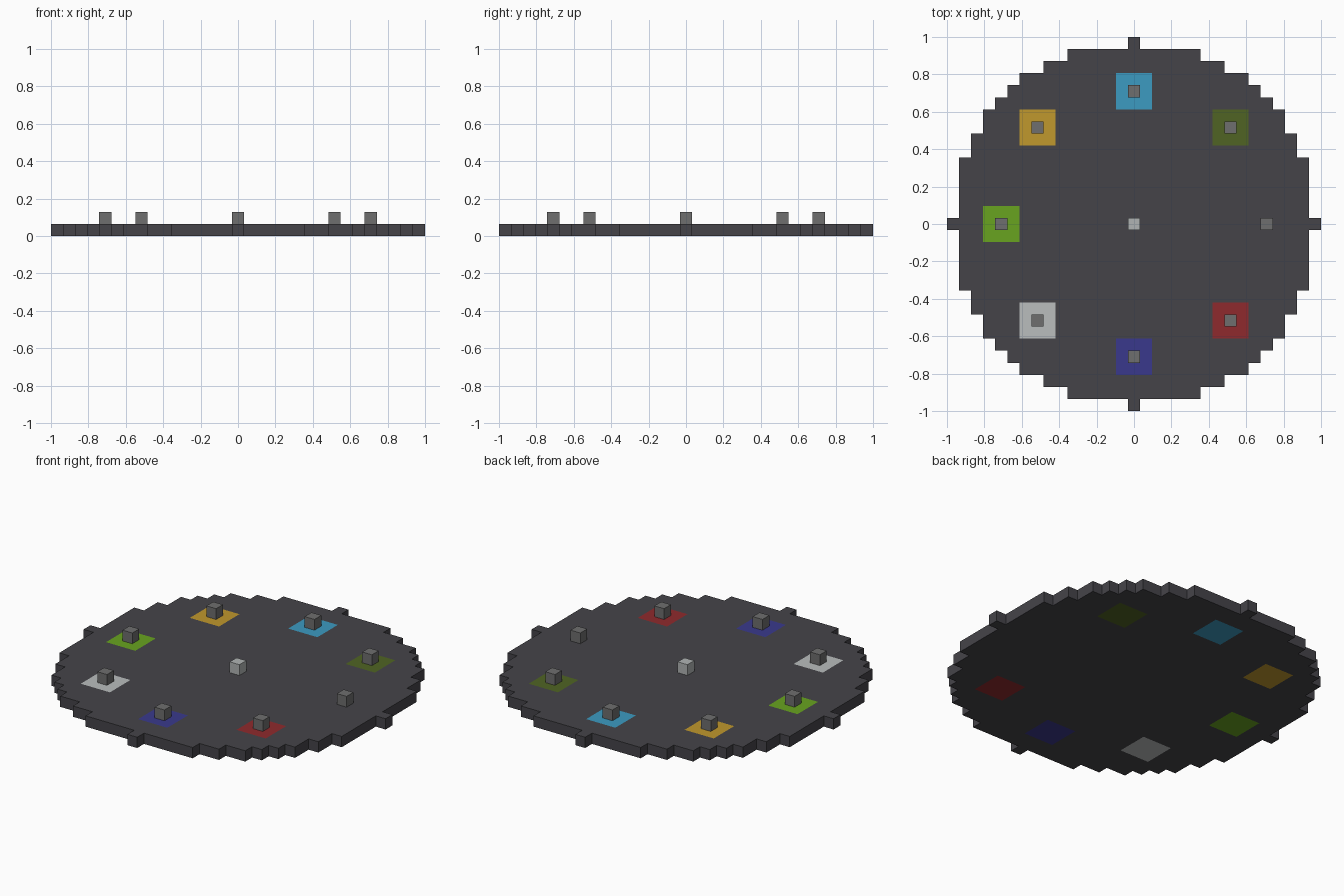
import bpy, bmesh

CELL = 2 / 31      # size of one block
RADIUS = 15        # disc radius in blocks
RING, DIAG = 11, 8 # marker positions in blocks

if "Cube" in bpy.data.objects:
    bpy.data.objects.remove(bpy.data.objects["Cube"])


def material(name, hex_code):
    """Flat material from an sRGB hex code, converted to linear."""
    srgb = [c / 255 for c in bytes.fromhex(hex_code)]
    rgba = [c / 12.92 if c < 0.04 else ((c + 0.055) / 1.055) ** 2.4 for c in srgb] + [1]
    mat = bpy.data.materials.new(name)
    mat.use_nodes = True
    mat.diffuse_color = rgba
    mat.node_tree.nodes["Principled BSDF"].inputs["Base Color"].default_value = rgba
    return mat


def add_object(name, bm, mats):
    mesh = bpy.data.meshes.new(name)
    bm.to_mesh(mesh)
    bm.free()
    for mat in mats:
        mesh.materials.append(mat)
    obj = bpy.data.objects.new(name, mesh)
    bpy.context.collection.objects.link(obj)
    return obj


charcoal = material("charcoal", "454449")
stone = material("stone grey", "6E6E6E")
pale = material("pale grey", "B0B4B4")

# Coloured pads, each three blocks wide, around the ring
pads = [
    ((0, RING), material("sky blue", "3C9BC1")),
    ((-DIAG, DIAG), material("golden yellow", "C0982D")),
    ((-RING, 0), material("lime green", "68A420")),
    ((-DIAG, -DIAG), material("off white", "BABEBE")),
    ((0, -RING), material("deep blue", "3A398C")),
    ((DIAG, -DIAG), material("red", "8F2A2D")),
    ((DIAG, DIAG), material("olive green", "506423")),
]


def pad_index(x, y):
    for i, ((px, py), _) in enumerate(pads, 1):
        if max(abs(x - px), abs(y - py)) <= 1:
            return i
    return 0


# Stepped disc: one square per block, thickened by one block
bm = bmesh.new()
span = range(-RADIUS, RADIUS + 1)
for x in span:
    for y in span:
        if x * x + y * y <= RADIUS * RADIUS:
            corners = [(-0.5, -0.5), (0.5, -0.5), (0.5, 0.5), (-0.5, 0.5)]
            face = bm.faces.new([bm.verts.new(((x + dx) * CELL, (y + dy) * CELL, 0))
                                 for dx, dy in corners])
            face.material_index = pad_index(x, y)
bmesh.ops.remove_doubles(bm, verts=bm.verts[:], dist=CELL / 10)
disc = add_object("stepped_disc", bm, [charcoal] + [mat for _, mat in pads])
solid = disc.modifiers.new("thickness", "SOLIDIFY")
solid.thickness = CELL
solid.offset = 1


# Single blocks standing on the disc
def add_block(name, x, y, mat):
    block = bmesh.new()
    bmesh.ops.create_cube(block, size=CELL)
    bmesh.ops.translate(block, verts=block.verts, vec=(x * CELL, y * CELL, 1.5 * CELL))
    add_object(name, block, [mat])


add_block("centre_block", 0, 0, pale)
add_block("bare_marker_block", RING, 0, stone)
for (x, y), mat in pads:
    add_block(mat.name.replace(" ", "_") + "_marker_block", x, y, stone)
